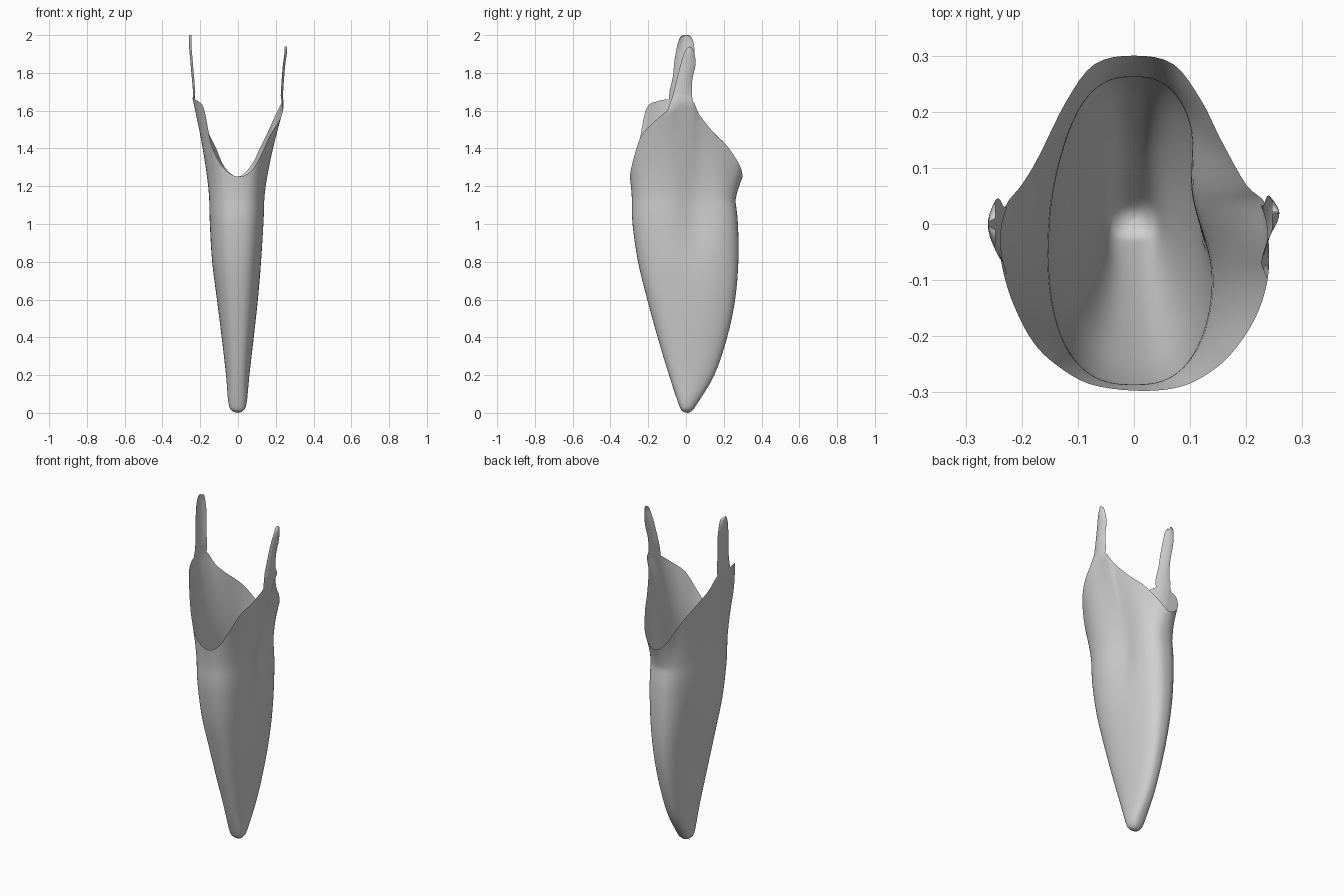
import bpy
import bmesh
import math
from mathutils import Vector

default_cube = bpy.data.objects.get("Cube")
if default_cube:
    bpy.data.objects.remove(default_cube, do_unlink=True)

STEPS = 4          # subdivisions between control points
UPPER_ROWS = 14    # rows between the body and the rim


def spline(keys, steps, closed=False):
    """Smooth curve through tuples of any length (Catmull-Rom)."""
    points = [Vector(k) for k in keys]
    count = len(points)

    def pick(i):
        return points[i % count] if closed else points[max(0, min(count - 1, i))]

    result = []
    for i in range(count if closed else count - 1):
        a, b, c, d = pick(i - 1), pick(i), pick(i + 1), pick(i + 2)
        for s in range(steps):
            t = s / steps
            result.append(0.5 * (2 * b + (c - a) * t
                                 + (2 * a - 5 * b + 4 * c - d) * t ** 2
                                 + (3 * b - a - 3 * c + d) * t ** 3))
    if not closed:
        result.append(points[-1].copy())
    return result


def bump(value, centre, spread):
    return math.exp(-((value - centre) / spread) ** 2)


def signed_power(value, power):
    return math.copysign(abs(value) ** power, value)


def section_point(row, angle):
    """Point on the full, egg-shaped cross-section of the body."""
    z, right, left, front, back = row
    c, s = math.cos(angle), math.sin(angle)
    y = (front + back) / 2 + (back - front) / 2 * signed_power(s, 0.92)
    width = left if c > 0 else right
    x = width * signed_power(c, 0.76) * (1 - 0.1 * s)
    # Soft hollows along both sides
    if c > 0:
        x *= 1 - 0.24 * bump(y, 0.06, 0.1) * bump(z, 1.08, 0.26)
    else:
        x *= 1 - 0.08 * bump(y, 0.14, 0.08) * bump(z, 0.7, 0.35)
    return Vector((x, y, z))


# Body sections: height, right width, left width, front y, back y
body_keys = [
    (0, 0, 0, 0.01, 0.01),
    (0.01, 0.03, 0.026, -0.02, 0.03),
    (0.05, 0.05, 0.045, -0.04, 0.06),
    (0.2, 0.063, 0.06, -0.09, 0.15),
    (0.4, 0.086, 0.083, -0.15, 0.218),
    (0.6, 0.111, 0.105, -0.205, 0.26),
    (0.8, 0.136, 0.124, -0.254, 0.277),
    (1, 0.148, 0.138, -0.283, 0.275),
    (1.12, 0.151, 0.142, -0.286, 0.262),
]

# Rim, counter-clockwise from the back foot of the left prong
rim_keys = [
    (0.235, 0.035, 1.65), (0.2, 0.07, 1.58), (0.155, 0.15, 1.48),
    (0.12, 0.22, 1.41), (0.07, 0.285, 1.31), (0, 0.3, 1.25),
    (-0.07, 0.285, 1.3), (-0.12, 0.22, 1.41), (-0.17, 0.12, 1.51),
    (-0.2, 0.07, 1.57), (-0.23, 0.03, 1.65), (-0.24, -0.03, 1.66),
    (-0.232, -0.09, 1.66), (-0.212, -0.15, 1.65), (-0.18, -0.21, 1.61),
    (-0.14, -0.25, 1.42), (-0.08, -0.285, 1.3), (0, -0.297, 1.25),
    (0.07, -0.293, 1.28), (0.12, -0.274, 1.36), (0.17, -0.235, 1.47),
    (0.215, -0.17, 1.54), (0.238, -0.1, 1.6), (0.24, -0.03, 1.65),
]

# Prongs: height, x, start y, end y
left_prong = [
    (1.68, 0.238, -0.07, 0.032), (1.76, 0.243, -0.05, 0.033),
    (1.84, 0.25, -0.03, 0.05), (1.9, 0.258, -0.012, 0.046),
    (1.93, 0.259, 0.005, 0.035), (1.94, 0.259, 0.018, 0.022),
]
right_prong = [
    (1.7, -0.238, 0.03, -0.088), (1.78, -0.245, 0.032, -0.07),
    (1.87, -0.253, 0.045, -0.06), (1.95, -0.26, 0.042, -0.045),
    (1.99, -0.26, 0.028, -0.03), (2, -0.26, 0.01, -0.01),
]

bm = bmesh.new()
rim = spline(rim_keys, STEPS, closed=True)
columns = len(rim)
angles = [math.atan2(p.y / 0.3, p.x / 0.24) for p in rim]


def bridge(lower, upper, closed):
    n = len(lower)
    for i in range(n if closed else n - 1):
        j = (i + 1) % n
        bm.faces.new((lower[i], lower[j], upper[j], upper[i]))


# Tapering body
rings = [[bm.verts.new(section_point(row, a)) for a in angles]
         for row in spline(body_keys, STEPS)]

# Flared upper wall, blending from the body to the rim
base = [v.co.copy() for v in rings[-1]]
for r in range(1, UPPER_ROWS + 1):
    t = r / UPPER_ROWS
    ring = []
    for low, high in zip(base, rim):
        p = low.lerp(high, t ** 1.4)
        p.z = low.z + (high.z - low.z) * t
        ring.append(bm.verts.new(p))
    rings.append(ring)
for lower, upper in zip(rings, rings[1:]):
    bridge(lower, upper, True)


# Prongs growing out of the rim, slightly curled across their width
def add_prong(keys, first):
    span = 2 * STEPS
    lower = [rings[-1][(first * STEPS + i) % columns] for i in range(span + 1)]
    for z, x, start, end in spline(keys, STEPS):
        upper = []
        for i in range(span + 1):
            u = i / span
            curl = 1 - 0.05 * (2 * u - 1) ** 2
            upper.append(bm.verts.new((x * curl, start + (end - start) * u, z)))
        bridge(lower, upper, False)
        lower = upper


add_prong(left_prong, len(rim_keys) - 2)
add_prong(right_prong, 10)

# Close the pointed bottom
bmesh.ops.remove_doubles(bm, verts=bm.verts[:], dist=0.0001)

mesh = bpy.data.meshes.new("pouch_shell")
bm.to_mesh(mesh)
bm.free()
for polygon in mesh.polygons:
    polygon.use_smooth = True
shell = bpy.data.objects.new("pouch_shell", mesh)
bpy.context.collection.objects.link(shell)

# Single plain grey
grey = bpy.data.materials.new("light_grey")
grey.use_nodes = True
colour = (0.63, 0.63, 0.63, 1)
grey.diffuse_color = colour
grey.node_tree.nodes["Principled BSDF"].inputs["Base Color"].default_value = colour
mesh.materials.append(grey)
